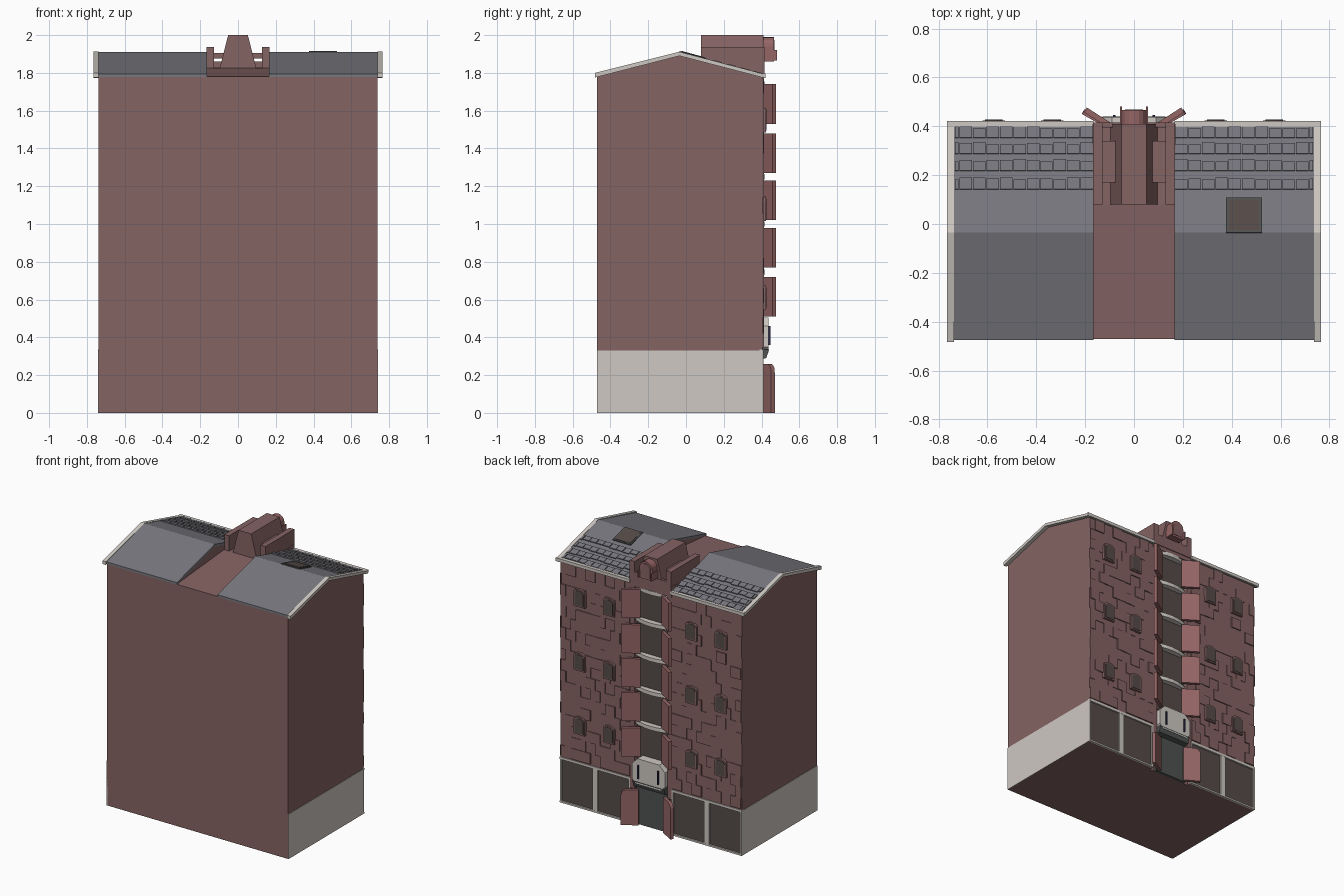
import bpy, bmesh, math, random
from mathutils import Vector, Matrix

if "Cube" in bpy.data.objects:
    bpy.data.objects.remove(bpy.data.objects["Cube"])
random.seed(4)

def mat(name, r, g, b):
    m = bpy.data.materials.new(name)
    m.diffuse_color = (r, g, b, 1)
    m.use_nodes = True
    m.node_tree.nodes["Principled BSDF"].inputs["Base Color"].default_value = m.diffuse_color
    return m

BRICK = mat("brick", .235, .125, .125)
RED = mat("red_panel", .30, .13, .13)
WHITE = mat("pale_trim", .62, .58, .54)
ROOF = mat("slate", .19, .185, .21)
GLASS = mat("dark_glass", .09, .07, .065)
DOOR = mat("door_grey", .08, .085, .085)
BLUE = mat("dark_blue", .02, .02, .06)

def finish(name, bm, m):
    bmesh.ops.recalc_face_normals(bm, faces=bm.faces)
    me = bpy.data.meshes.new(name)
    bm.to_mesh(me)
    bm.free()
    o = bpy.data.objects.new(name, me)
    bpy.context.collection.objects.link(o)
    me.materials.append(m)
    return o

def add_box(bm, x0, x1, y0, y1, z0, z1, M=None):
    T = Matrix.Translation(((x0+x1)/2, (y0+y1)/2, (z0+z1)/2)) @ Matrix.Diagonal((x1-x0, y1-y0, z1-z0, 1))
    bmesh.ops.create_cube(bm, size=1, matrix=(M @ T) if M else T)

def boxes(name, m, *bs):
    bm = bmesh.new()
    for b in bs:
        add_box(bm, *b)
    return finish(name, bm, m)

def prism(name, pts, axis, a, b, m, M=None):
    """Extrude a 2D profile along an axis: x takes (y,z), y takes (x,z), z takes (x,y)."""
    put = {"x": lambda p, t: (t, p[0], p[1]), "y": lambda p, t: (p[0], t, p[1]),
           "z": lambda p, t: (p[0], p[1], t)}[axis]
    bm = bmesh.new()
    f = bm.faces.new([bm.verts.new(put(p, a)) for p in pts])
    r = bmesh.ops.extrude_face_region(bm, geom=[f])
    d = Vector(put((0, 0), b - a))
    bmesh.ops.translate(bm, vec=d, verts=[v for v in r["geom"] if isinstance(v, bmesh.types.BMVert)])
    if M:
        bm.transform(M)
    return finish(name, bm, m)

def arch(w, z0, z1, rise, n=8):
    """Arched outline of half width w."""
    return [(-w, z0), (w, z0)] + [(w*math.cos(math.pi*i/n), z1-rise+rise*math.sin(math.pi*i/n)) for i in range(n+1)]

def mirrored(s, a, b):
    return (a, b) if s > 0 else (-b, -a)

# Central stair core with recessed bay, and flat channel roof
prism("centre_core", [(-.47, 0), (.37, 0), (.37, 1.825), (.08, 1.825), (-.47, 1.78)], "x", -.17, .17, BRICK)
boxes("bay_lintel", BRICK, (-.17, .17, .37, .41, 1.75, 1.83))
boxes("bay_back_panel", GLASS, (-.13, .13, .369, .374, .5, 1.75))

for s, side in ((1, "right"), (-1, "left")):
    # Wing body with gable and pale plinth on the side
    prism(side+"_wing", [(-.47, 0), (.395, 0), (.395, .33), (.405, .33), (.405, 1.775),
          (-.035, 1.895), (-.47, 1.78)], "x", *mirrored(s, .17, .738), BRICK)
    boxes(side+"_plinth", WHITE, (*mirrored(s, .736, .741), -.47, .40, 0, .33))
    boxes(side+"_bay_jamb", BRICK, (*mirrored(s, .135, .17), .37, .408, .26, 1.78))

    # Roof, gable boards and gutter
    prism(side+"_roof", [(-.475, 1.778), (-.475, 1.795), (-.035, 1.91), (.41, 1.79), (.41, 1.772),
          (-.035, 1.892)], "x", *mirrored(s, .165, .74), ROOF)
    prism(side+"_gable_board", [(-.483, 1.775), (-.483, 1.80), (-.035, 1.912), (.42, 1.792), (.42, 1.772),
          (-.035, 1.89)], "x", *mirrored(s, .738, .766), WHITE)
    boxes(side+"_gutter", WHITE, (*mirrored(s, .165, .766), .398, .422, 1.775, 1.798))

    # Slate courses on the rear slope
    bm = bmesh.new()
    ang = -math.atan(.27)
    for k, y in enumerate((.185, .26, .33, .395)):
        x = .168
        while x < .735:
            x1 = min(x + .055, .738)
            M = Matrix.Translation((0, y, 1.908 - .27*(y+.035))) @ Matrix.Rotation(ang, 4, 'X')
            add_box(bm, *mirrored(s, x, x1 - .004), -.045, random.choice((-.006, 0, .004)), 0, .009, M)
            x = x1
    finish(side+"_slates", bm, ROOF)

    # Staggered stone blocks on the rear face
    bm = bmesh.new()
    rows, z0, z1 = 18, .345, 1.77
    h = (z1 - z0)/rows
    for r in range(rows):
        x = .172 - (.04 if r % 2 else 0)
        while x < .735:
            x1 = x + .08
            if random.random() < .6:
                add_box(bm, *mirrored(s, max(x, .172), min(x1, .738)), .40, random.choice((.409, .413)),
                        z0 + r*h, z0 + (r+1)*h)
            x = x1
    finish(side+"_stone_blocks", bm, BRICK)

    # Arched windows, three floors of two
    for x in (.335, .575):
        for z in (.61, 1.08, 1.55):
            T = Matrix.Translation((s*x, 0, z))
            prism(side+"_window_frame", arch(.046, -.065, .065, .025), "y", .40, .424, BRICK, T)
            prism(side+"_window_pane", arch(.036, -.055, .055, .02), "y", .42, .427, GLASS, T)

    # Shop front: pale frame with dark glass
    boxes(side+"_shop_frame", WHITE,
          *[(*mirrored(s, a, b), .39, .41, 0, .335) for a, b in ((.17, .182), (.435, .475), (.728, .741))],
          *[(*mirrored(s, .17, .741), .39, .411, a, b) for a, b in ((0, .012), (.318, .336))])
    boxes(side+"_shop_glass", GLASS, (*mirrored(s, .18, .435), .39, .399, .01, .32),
          (*mirrored(s, .475, .73), .39, .399, .01, .32))

    # Splayed fins beside each landing
    fin = [(s*.085, .408), (s*.098, .39), (s*.205, .457), (s*.193, .477)]
    for z0, z1 in ((.51, .72), (.77, .98), (1.02, 1.23), (1.27, 1.48), (1.53, 1.74)):
        prism(side+"_fin", fin, "z", z0, z1, RED)
    # Entrance fin with rounded outer corner
    pts = [(0, 0), (.12, 0), (.12, .2)] + [(.08+.04*math.cos(a), .22+.04*math.sin(a))
           for a in (.2, .6, 1, 1.57)] + [(0, .26)]
    M = Matrix.Translation((s*.105, .40, 0)) @ Matrix.Rotation(s*.52, 4, 'Z') @ Matrix.Diagonal((s, 1, 1, 1))
    prism(side+"_entrance_fin", pts, "y", -.01, .012, RED, M)

    # Rooftop parapet and its bracket
    boxes(side+"_parapet", BRICK, (*mirrored(s, .128, .168), .08, .415, 1.78, 1.938))
    boxes(side+"_bracket", BRICK, (*mirrored(s, .07, .13), .17, .34, 1.875, 1.905))

# Bowed landings
for z in (.745, 1.0, 1.25, 1.505, 1.74):
    pts = [(-.14, .36)] + [(x, .385 + .03*(1-(x/.14)**2)) for x in (-.14, -.1, -.05, 0, .05, .1, .14)] + [(.14, .36)]
    prism("landing", pts, "z", z-.014, z+.014, WHITE)

# Entrance door, canopy, pale panel and two poles
boxes("entrance_door", DOOR, (-.13, .13, .36, .392, 0, .28))
prism("canopy", [(.37, .28), (.425, .29), (.44, .335), (.37, .335)], "x", -.13, .13, DOOR)
prism("entrance_panel", [(-.135, .35), (-.1, .32), (.1, .32), (.135, .35), (.135, .46), (.09, .505), (-.09, .505),
      (-.135, .46)], "y", .37, .438, WHITE)
boxes("entrance_poles", BLUE, *[(x-.005, x+.005, .435, .447, .36, .46) for x in (-.08, .08)])

# Rooftop tapered housing with arched end
prism("roof_housing", [(-.098, 1.82), (.098, 1.82), (.052, 2), (-.052, 2)], "y", .08, .41, BRICK)
boxes("housing_end_wall", BRICK, (-.168, .168, .395, .415, 1.78, 1.86))
prism("arched_end", arch(.052, 1.86, 1.99, .05), "y", .40, .466, RED)
prism("arched_pane", arch(.037, 1.875, 1.975, .037), "y", .46, .469, BRICK)
boxes("arch_cheeks", RED, *[(*mirrored(s, .05, .057), .40, .482, 1.865, 1.92) for s in (1, -1)])

# Skylight
M = Matrix.Translation((.45, .035, 1.908 - .27*.07)) @ Matrix.Rotation(-math.atan(.27), 4, 'X')
for name, m, w, h in (("skylight_frame", DOOR, .074, .008), ("skylight_pane", GLASS, .064, .011)):
    bm = bmesh.new()
    add_box(bm, -w, w, -w, w, -.01, h, M)
    finish(name, bm, m)
